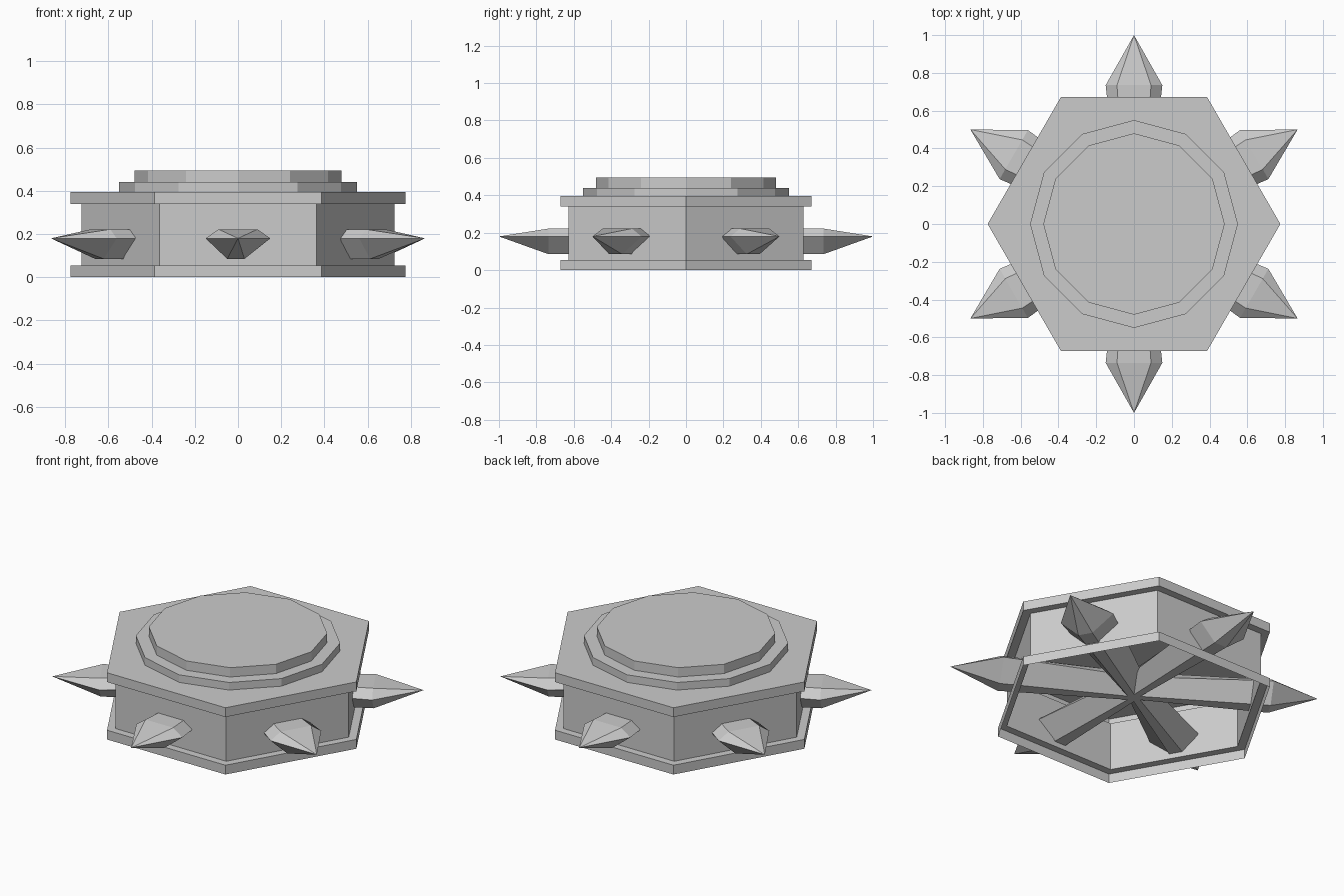
import bpy, bmesh, math

if "Cube" in bpy.data.objects:
    bpy.data.objects.remove(bpy.data.objects["Cube"])


def finish(name, bm, recalc=True):
    if recalc:
        bmesh.ops.recalc_face_normals(bm, faces=bm.faces)
    mesh = bpy.data.meshes.new(name)
    bm.to_mesh(mesh)
    bm.free()
    obj = bpy.data.objects.new(name, mesh)
    bpy.context.collection.objects.link(obj)
    return obj


def bridge(bm, a, b):
    n = len(a)
    for i in range(n):
        bm.faces.new((a[i], a[(i + 1) % n], b[(i + 1) % n], b[i]))


def lathe(name, profile, sides):
    """Flat-sided turned shell: open at the first ring, capped at the last."""
    bm = bmesh.new()
    rings = []
    for r, z in profile:
        rings.append([bm.verts.new((r * math.cos(i * math.tau / sides),
                                    r * math.sin(i * math.tau / sides), z))
                      for i in range(sides)])
    for a, b in zip(rings, rings[1:]):
        bridge(bm, a, b)
    bm.faces.new(rings[-1])
    return finish(name, bm, recalc=False)


# hexagonal casing with a flange at each end, hollow and open underneath
lathe("hex_casing", [(0.775, 0), (0.775, 0.055), (0.725, 0.055),
                     (0.725, 0.34), (0.775, 0.34), (0.775, 0.395)], 6)

# stepped twelve-sided lid
lathe("stepped_lid", [(0.55, 0.395), (0.55, 0.44), (0.48, 0.44), (0.48, 0.495)], 12)

# spikes: arms running from the centre through the walls to a sharp point
SECTION = [(-0.15, 0.18), (-0.09, 0.222), (0.09, 0.222),
           (0.15, 0.18), (0.03, 0.085), (-0.05, 0.085)]


def spike(name, angle):
    bm = bmesh.new()
    c, s = math.cos(angle), math.sin(angle)

    def point(r, t, z):
        return bm.verts.new((r * c - t * s, r * s + t * c, z))

    inner = [point(0, t * 0.45, z) for t, z in SECTION]
    outer = [point(0.735, t, z) for t, z in SECTION]
    tip = point(1.0, 0, 0.18)
    bridge(bm, inner, outer)
    bm.faces.new(inner)
    for i in range(len(outer)):
        bm.faces.new((outer[i], outer[(i + 1) % len(outer)], tip))
    return finish(name, bm)


for k in range(6):
    spike(f"spike_{k + 1}", math.radians(30 + 60 * k))
